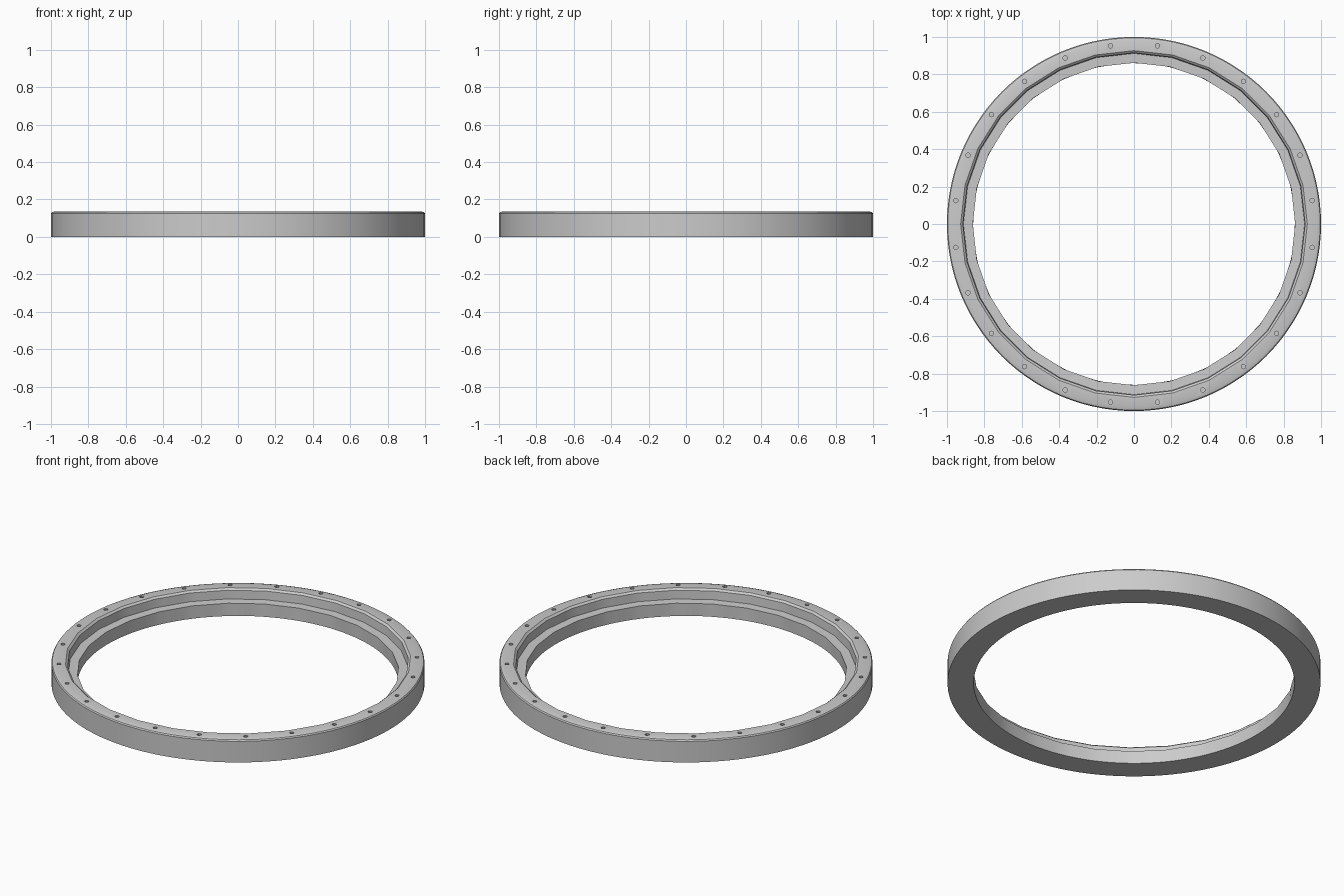
import bpy, bmesh, math

if "Cube" in bpy.data.objects:
    bpy.data.objects.remove(bpy.data.objects["Cube"])

SIDES, SUB = 28, 4            # inner facets, and outer subdivisions per facet
N = SIDES * SUB
H = 0.14


def ring_point(r, i, faceted):
    # faceted loops keep their points on the chords of a 28-sided polygon
    a = 2 * math.pi * i / N
    if faceted:
        step = 2 * math.pi / SIDES
        off = (a % step) - step / 2
        if i % SUB == 0:
            off = step / 2
        r = r * math.cos(step / 2) / math.cos(off)
    return r * math.cos(a), r * math.sin(a)


# Ring body: stepped cross-section (radius, height, faceted)
profile = [
    (1.0, 0.0, False), (1.0, 0.125, False), (0.995, 0.132, False),
    (0.98, 0.137, False), (0.927, 0.137, True), (0.915, 0.127, True),
    (0.912, 0.077, True), (0.862, 0.075, True), (0.86, 0.0, False),
]
bm = bmesh.new()
loops = []
for r, z, faceted in profile:
    loops.append([bm.verts.new((*ring_point(r, i, faceted), z)) for i in range(N)])
for k, a in enumerate(loops):
    b = loops[(k + 1) % len(loops)]
    for i in range(N):
        j = (i + 1) % N
        bm.faces.new((a[i], a[j], b[j], b[i]))
bmesh.ops.recalc_face_normals(bm, faces=bm.faces)
mesh = bpy.data.meshes.new("ring_body")
bm.to_mesh(mesh)
bm.free()
ring = bpy.data.objects.new("ring_body", mesh)
bpy.context.collection.objects.link(ring)

# Cutter for the 24 shallow screw holes around the top face
bm = bmesh.new()
for k in range(24):
    a = math.radians(7.5 + 15 * k)
    made = bmesh.ops.create_cone(bm, cap_ends=True, segments=10,
                                 radius1=0.012, radius2=0.012, depth=0.04)
    bmesh.ops.translate(bm, verts=made["verts"],
                        vec=(0.961 * math.cos(a), 0.961 * math.sin(a), H))
mesh = bpy.data.meshes.new("screw_hole_cutter")
bm.to_mesh(mesh)
bm.free()
cutter = bpy.data.objects.new("screw_hole_cutter", mesh)
bpy.context.collection.objects.link(cutter)
cutter.hide_render = True
cutter.hide_viewport = True

cut = ring.modifiers.new("screw_holes", "BOOLEAN")
cut.object = cutter
cut.operation = "DIFFERENCE"
cut.solver = "EXACT"

# Smooth walls with sharp rims
bpy.context.view_layer.objects.active = ring
ring.select_set(True)
bpy.ops.object.shade_smooth_by_angle(angle=math.radians(30))
